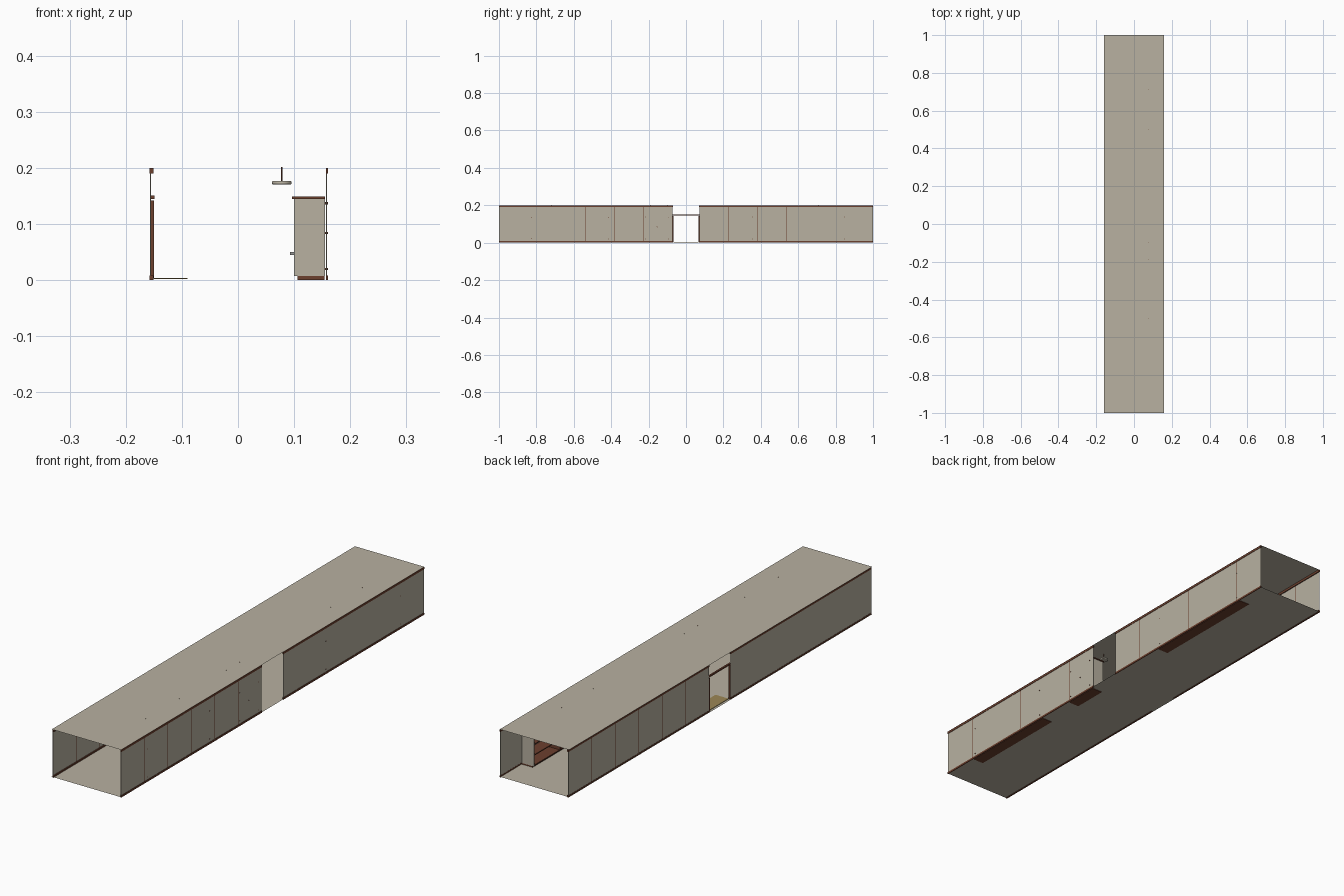
import bpy
from math import pi

cube = bpy.data.objects.get("Cube")
if cube:
    bpy.data.objects.remove(cube, do_unlink=True)


def material(name, rgb):
    m = bpy.data.materials.new(name)
    m.use_nodes = True
    color = (*rgb, 1)
    m.diffuse_color = color
    m.node_tree.nodes["Principled BSDF"].inputs["Base Color"].default_value = color
    return m


BEIGE = material("warm_beige", (0.48, 0.44, 0.355))
BROWN = material("dark_wood", (0.15, 0.05, 0.027))
TAN = material("tan_mat", (0.33, 0.24, 0.09))
GREY = material("grey_metal", (0.3, 0.3, 0.3))


def box(name, x, y, z, mat):
    """Box from three (low, high) ranges."""
    bpy.ops.mesh.primitive_cube_add(size=1, location=[sum(r) / 2 for r in (x, y, z)])
    ob = bpy.context.object
    ob.name = name
    ob.scale = [r[1] - r[0] for r in (x, y, z)]
    ob.data.materials.append(mat)
    return ob


def plane(name, x, y, z, mat):
    bpy.ops.mesh.primitive_plane_add(size=1, location=(sum(x) / 2, sum(y) / 2, z))
    ob = bpy.context.object
    ob.name = name
    ob.scale = (x[1] - x[0], y[1] - y[0], 1)
    ob.data.materials.append(mat)


def rod(name, loc, radius, length, mat, along_x=False, sides=12):
    bpy.ops.mesh.primitive_cylinder_add(vertices=sides, radius=radius, depth=length,
                                        location=loc, rotation=(0, pi / 2 if along_x else 0, 0))
    ob = bpy.context.object
    ob.name = name
    ob.data.materials.append(mat)
    bpy.ops.object.shade_smooth_by_angle()
    return ob


# Floor and ceiling sheets
plane("floor", (-0.16, 0.16), (-1, 1), 0.002, BEIGE)
plane("ceiling", (-0.16, 0.16), (-1, 1), 0.2, BEIGE)

# Long walls: six panels on each side of a central opening, with trims
GAP, PANEL, SEAM = 0.07, 0.155, 0.001


def wall(side, x, trim):
    for end, sign in (("front", -1), ("back", 1)):
        for i in range(6):
            a = GAP + i * PANEL
            b = a + PANEL
            y = sorted((sign * (a + SEAM), sign * (b - SEAM)))
            box(f"{side}_{end}_wall_panel", x, y, (0.002, 0.198), BEIGE)
            if i:
                box(f"{side}_{end}_wall_seam", x, (sign * a - SEAM, sign * a + SEAM),
                    (0.002, 0.198), BROWN)
        run = sorted((sign * GAP, sign * 1.0))
        box(f"{side}_{end}_baseboard", trim, run, (0, 0.008), BROWN)
        box(f"{side}_{end}_crown_trim", trim, run, (0.19, 0.1995), BROWN)


wall("left", (0.157, 0.1585), (0.1565, 0.16))
wall("right", (-0.1565, -0.155), (-0.1575, -0.151))

# Frame of the right-hand doorway and its mat
for sign in (-1, 1):
    box("door_jamb", (-0.156, -0.15), sorted((sign * 0.066, sign * 0.074)),
        (0.003, 0.142), BROWN)
box("door_header", (-0.156, -0.149), (-0.074, 0.074), (0.145, 0.151), BROWN)
box("door_mat", (-0.15, -0.09), (-0.066, 0.066), (0.002, 0.004), TAN)


# Counters along the left wall
def counter(y0, y1, bays, open_front):
    z0, z1, t = 0.007, 0.145, 0.004
    box("counter_plinth", (0.106, 0.154), (y0, y1), (0, z0), BROWN)
    box("counter_top", (0.096, 0.155), (y0 - 0.004, y1 + 0.004), (z1, 0.149), BROWN)
    step = (y1 - y0) / bays
    if open_front:
        box("counter_back", (0.151, 0.155), (y0, y1), (z0, z1), BEIGE)
        for i in range(bays + 1):
            y = y0 + i * step
            low = min(max(y - t / 2, y0), y1 - t)
            outer = i in (0, bays)
            box("counter_side" if outer else "counter_divider", (0.1, 0.152),
                (low, low + t), (z0, z1), BEIGE if outer else BROWN)
        for z in (z0, 0.05, 0.095):
            box("counter_shelf", (0.102, 0.151), (y0 + t, y1 - t), (z, z + t), BROWN)
    else:
        box("counter_body", (0.1, 0.155), (y0, y1), (z0, z1), BEIGE)
        for i in range(bays):
            mid = y0 + (i + 0.5) * step
            box("counter_handle", (0.093, 0.1), (mid - 0.012, mid + 0.012),
                (0.045, 0.05), GREY)
    # Wall bolts holding the counter
    for y in (y0 + 0.014, y1 - 0.014):
        for z in (0.02, 0.137):
            rod("wall_bolt", (0.156, y, z), 0.002, 0.008, BROWN, True)


counter(-0.84, -0.40, 3, True)
counter(-0.23, -0.08, 2, False)
counter(0.34, 0.86, 3, True)
rod("wall_bolt", (0.156, -0.155, 0.084), 0.002, 0.008, BROWN, True)

# Hanging lamps over the counters
for y in (-0.72, -0.5, -0.19, -0.1, 0.5, 0.71):
    rod("lamp_stem", (0.078, y, 0.189), 0.0012, 0.025, BROWN)
    shade = rod("lamp_shade", (0.078, y, 0.1735), 0.0175, 0.007, BEIGE, sides=24)
    bevel = shade.modifiers.new("rounded_rim", "BEVEL")
    bevel.width = 0.003
    bevel.segments = 3
